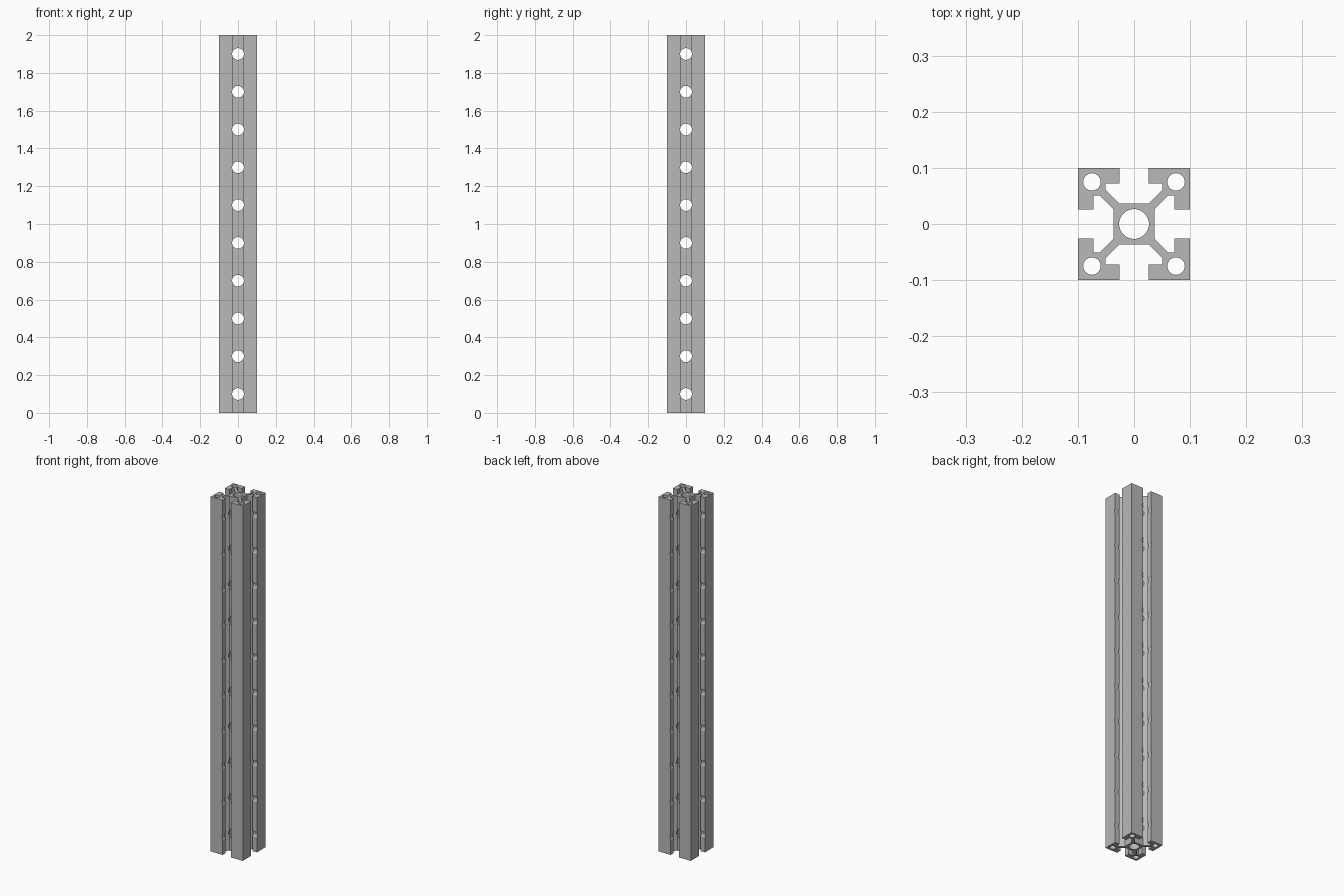
import bpy
import bmesh
import math
from mathutils import Matrix, Vector

cube = bpy.data.objects.get("Cube")
if cube:
    bpy.data.objects.remove(cube)

LENGTH = 2.0
HALF = 0.1
SIDES = 48


def make_object(name, bm):
    bmesh.ops.recalc_face_normals(bm, faces=bm.faces)
    mesh = bpy.data.meshes.new(name)
    bm.to_mesh(mesh)
    bm.free()
    obj = bpy.data.objects.new(name, mesh)
    bpy.context.collection.objects.link(obj)
    return obj


def make_drills(name, radius, depth, centres, rotation):
    """One cutter object holding a parallel cylinder at each centre."""
    bm = bmesh.new()
    for centre in centres:
        bmesh.ops.create_cone(
            bm, cap_ends=True, segments=SIDES, radius1=radius, radius2=radius,
            depth=depth, matrix=Matrix.Translation(centre) @ rotation)
    obj = make_object(name, bm)
    obj.hide_render = True
    return obj


# Slotted cross-section: half a quadrant, mirrored on the diagonal, turned four times
half = [(0.0265, 0.0365), (0.051, 0.061), (0.051, 0.072), (0.026, 0.072), (0.026, HALF)]
quadrant = [(y, x) for x, y in half] + [(HALF, HALF)] + half[::-1]
outline = []
for turn in range(4):
    rot = Matrix.Rotation(turn * math.pi / 2, 3, 'Z')
    outline += [rot @ Vector((x, y, 0)) for x, y in quadrant]

# Extruded rail
bm = bmesh.new()
face = bm.faces.new([bm.verts.new(p) for p in outline])
extruded = bmesh.ops.extrude_face_region(bm, geom=[face], use_keep_orig=True)
top = [v for v in extruded["geom"] if isinstance(v, bmesh.types.BMVert)]
bmesh.ops.translate(bm, verts=top, vec=(0, 0, LENGTH))
rail = make_object("slotted_rail", bm)

# Lengthwise bores and the two rows of cross holes
upright = Matrix.Identity(4)
along_x = Matrix.Rotation(math.pi / 2, 4, 'Y')
along_y = Matrix.Rotation(math.pi / 2, 4, 'X')
corners = [(sx * 0.075, sy * 0.075, LENGTH / 2) for sx in (-1, 1) for sy in (-1, 1)]
rows = [(0, 0, 0.1 + 0.2 * i) for i in range(10)]
cutters = [
    make_drills("corner_bore_cutter", 0.0155, LENGTH + 0.2, corners, upright),
    make_drills("centre_bore_cutter", 0.0265, LENGTH + 0.2, [(0, 0, LENGTH / 2)], upright),
    make_drills("side_hole_cutter", 0.031, 0.4, rows, along_x),
    make_drills("front_hole_cutter", 0.031, 0.4, rows, along_y),
]

bpy.ops.object.select_all(action='DESELECT')
bpy.context.view_layer.objects.active = rail
rail.select_set(True)
for cutter in cutters:
    mod = rail.modifiers.new(cutter.name, 'BOOLEAN')
    mod.operation = 'DIFFERENCE'
    mod.solver = 'EXACT'
    mod.object = cutter
    bpy.ops.object.modifier_apply(modifier=mod.name)
for cutter in cutters:
    bpy.data.objects.remove(cutter)

# Plain aluminium grey
grey = bpy.data.materials.new("aluminium_grey")
colour = (0.48, 0.48, 0.48, 1)
grey.use_nodes = True
grey.diffuse_color = colour
grey.node_tree.nodes["Principled BSDF"].inputs["Base Color"].default_value = colour
rail.data.materials.clear()
rail.data.materials.append(grey)
for poly in rail.data.polygons:
    poly.material_index = 0

bpy.ops.object.shade_smooth_by_angle(angle=math.radians(30))
